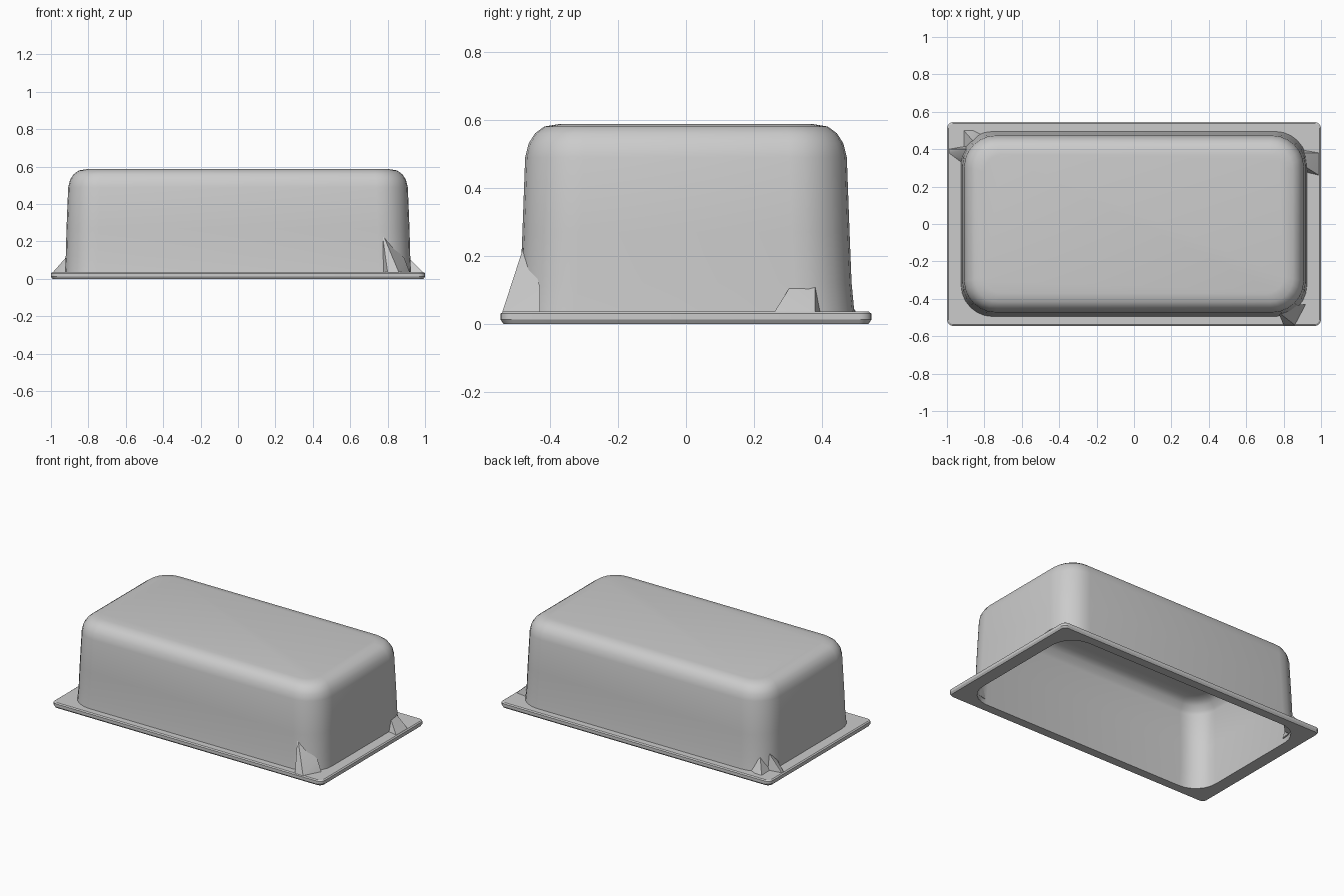
import bpy, bmesh, math

if "Cube" in bpy.data.objects:
    bpy.data.objects.remove(bpy.data.objects["Cube"])


def ring(bm, hx, hy, z, r, seg=6):
    """One rounded-rectangle loop of vertices."""
    verts = []
    for i, (sx, sy) in enumerate([(1, 1), (-1, 1), (-1, -1), (1, -1)]):
        for k in range(seg + 1):
            a = math.pi / 2 * (i + k / seg)
            verts.append(bm.verts.new((sx * (hx - r) + r * math.cos(a),
                                       sy * (hy - r) + r * math.sin(a), z)))
    return verts


def finish(bm, name):
    bmesh.ops.recalc_face_normals(bm, faces=bm.faces)
    me = bpy.data.meshes.new(name)
    bm.to_mesh(me)
    bm.free()
    ob = bpy.data.objects.new(name, me)
    bpy.context.collection.objects.link(ob)
    bpy.ops.object.select_all(action='DESELECT')
    ob.select_set(True)
    bpy.context.view_layer.objects.active = ob
    bpy.ops.object.shade_smooth_by_angle(angle=math.radians(30))
    return ob


def gusset(name, points):
    """Small convex wedge between wall and flange."""
    bm = bmesh.new()
    for p in points:
        bm.verts.new(p)
    bmesh.ops.convex_hull(bm, input=bm.verts)
    finish(bm, name)


# Hollow tub, upside down: half width, half depth, height, corner radius
wall = [(0.925, 0.495, 0.036, 0.17), (0.921, 0.487, 0.12, 0.17),
        (0.917, 0.481, 0.27, 0.17), (0.908, 0.473, 0.49, 0.17),
        (0.898, 0.463, 0.53, 0.16), (0.878, 0.444, 0.56, 0.145),
        (0.85, 0.417, 0.58, 0.125), (0.80, 0.37, 0.588, 0.09)]
t = 0.022
inner = [(x - t, y - t, z - t * (z > 0.5), r - t) for x, y, z, r in wall]
inner[0] = (0.908, 0.478, 0.005, 0.155)
flange = [(0.992, 0.537, 0.005, 0.03), (1.0, 0.545, 0.012, 0.035),
          (1.0, 0.545, 0.03, 0.035), (0.992, 0.537, 0.036, 0.03)]
for row in (inner, flange):
    row[0] = (*row[0][:2], 0.0, row[0][3])

bm = bmesh.new()
loops = [ring(bm, *p) for p in inner[::-1] + flange + wall]
n = len(loops[0])
for a, b in zip(loops, loops[1:]):
    for i in range(n):
        j = (i + 1) % n
        bm.faces.new((a[i], a[j], b[j], b[i]))
bm.faces.new(loops[0])
bm.faces.new(loops[-1])
finish(bm, "tub_with_flange")

# Corner gussets where the wall meets the flange
gusset("front_right_gusset", [(0.77, -0.47, 0.03), (0.92, -0.43, 0.03), (0.80, -0.54, 0.035),
                              (0.86, -0.54, 0.035), (0.77, -0.47, 0.25), (0.89, -0.43, 0.11)])
gusset("back_right_gusset", [(0.90, 0.28, 0.03), (0.88, 0.40, 0.03), (0.99, 0.26, 0.035),
                             (0.99, 0.38, 0.035), (0.91, 0.31, 0.115), (0.90, 0.38, 0.115)])
gusset("back_left_gusset", [(-0.90, 0.31, 0.03), (-0.88, 0.42, 0.03), (-0.99, 0.38, 0.035),
                            (-0.99, 0.40, 0.035), (-0.90, 0.34, 0.1), (-0.88, 0.40, 0.16)])
gusset("back_left_flap", [(-0.91, 0.38, 0.03), (-0.86, 0.38, 0.03), (-0.91, 0.50, 0.035),
                          (-0.86, 0.50, 0.035), (-0.84, 0.42, 0.16), (-0.78, 0.46, 0.036)])
